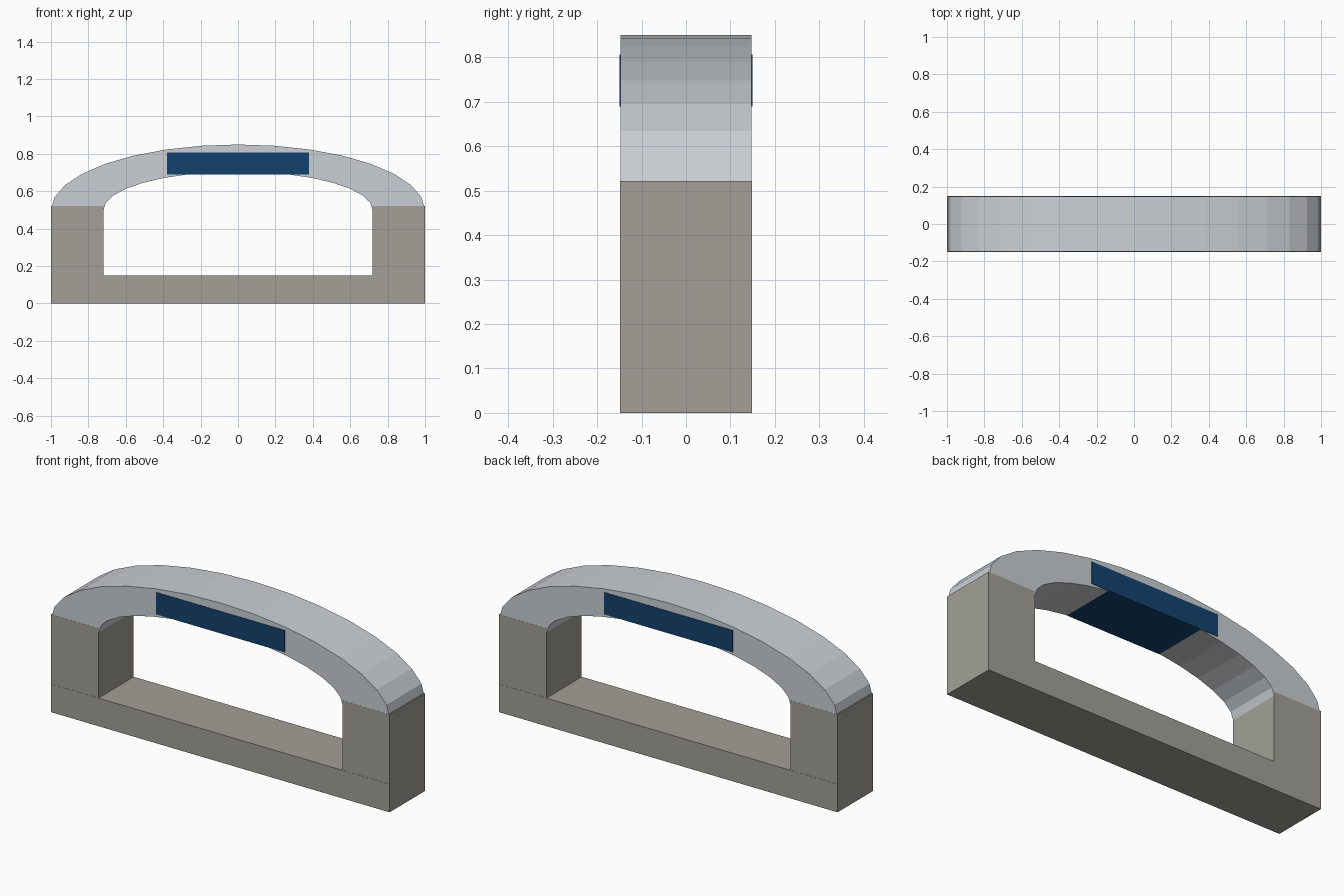
import bpy, bmesh, math

if "Cube" in bpy.data.objects:
    bpy.data.objects.remove(bpy.data.objects["Cube"])


def material(name, rgb):
    m = bpy.data.materials.new(name)
    m.diffuse_color = (*rgb, 1)
    m.use_nodes = True
    m.node_tree.nodes["Principled BSDF"].inputs["Base Color"].default_value = m.diffuse_color
    return m


STONE = material("warm grey stone", (0.36, 0.35, 0.31))
METAL = material("pale grey metal", (0.60, 0.63, 0.66))
BLUE = material("deep blue", (0.006, 0.055, 0.155))


def finish(name, bm, mat):
    bmesh.ops.recalc_face_normals(bm, faces=bm.faces)
    mesh = bpy.data.meshes.new(name)
    bm.to_mesh(mesh)
    bm.free()
    mesh.materials.append(mat)
    obj = bpy.data.objects.new(name, mesh)
    bpy.context.collection.objects.link(obj)
    return obj


def box(name, x0, x1, half_y, z0, z1, mat):
    bm = bmesh.new()
    bmesh.ops.create_cube(bm, size=1)
    for v in bm.verts:
        v.co.x = x1 if v.co.x > 0 else x0
        v.co.y = half_y if v.co.y > 0 else -half_y
        v.co.z = z1 if v.co.z > 0 else z0
    return finish(name, bm, mat)


def arch(name, outer, inner, base_z, half_y, segments, mat):
    """Half-ellipse band, swept from right to left."""
    bm = bmesh.new()
    rings = []
    for i in range(segments + 1):
        t = math.pi * i / segments
        c, s = math.cos(t), math.sin(t)
        rings.append([bm.verts.new((a * c, y, base_z + b * s))
                      for (a, b), y in ((outer, -half_y), (outer, half_y),
                                        (inner, half_y), (inner, -half_y))])
    for r, q in zip(rings, rings[1:]):
        for k in range(4):
            n = (k + 1) % 4
            bm.faces.new((r[k], r[n], q[n], q[k]))
    bm.faces.new(rings[0])
    bm.faces.new(rings[-1])
    return finish(name, bm, mat)


# Bottom sill and the two uprights
box("base_sill", -1, 1, 0.149, 0, 0.15, STONE)
for side, x0, x1 in (("left", -1, -0.72), ("right", 0.72, 1)):
    box(side + "_upright", x0, x1, 0.148, 0.14, 0.522, STONE)

# Elliptical arch resting on the uprights
arch("arch", (1, 0.35), (0.72, 0.205), 0.5, 0.1475, 16, METAL)

# Blue panel running through the crown of the arch
box("crown_panel", -0.38, 0.38, 0.15, 0.689, 0.806, BLUE)
